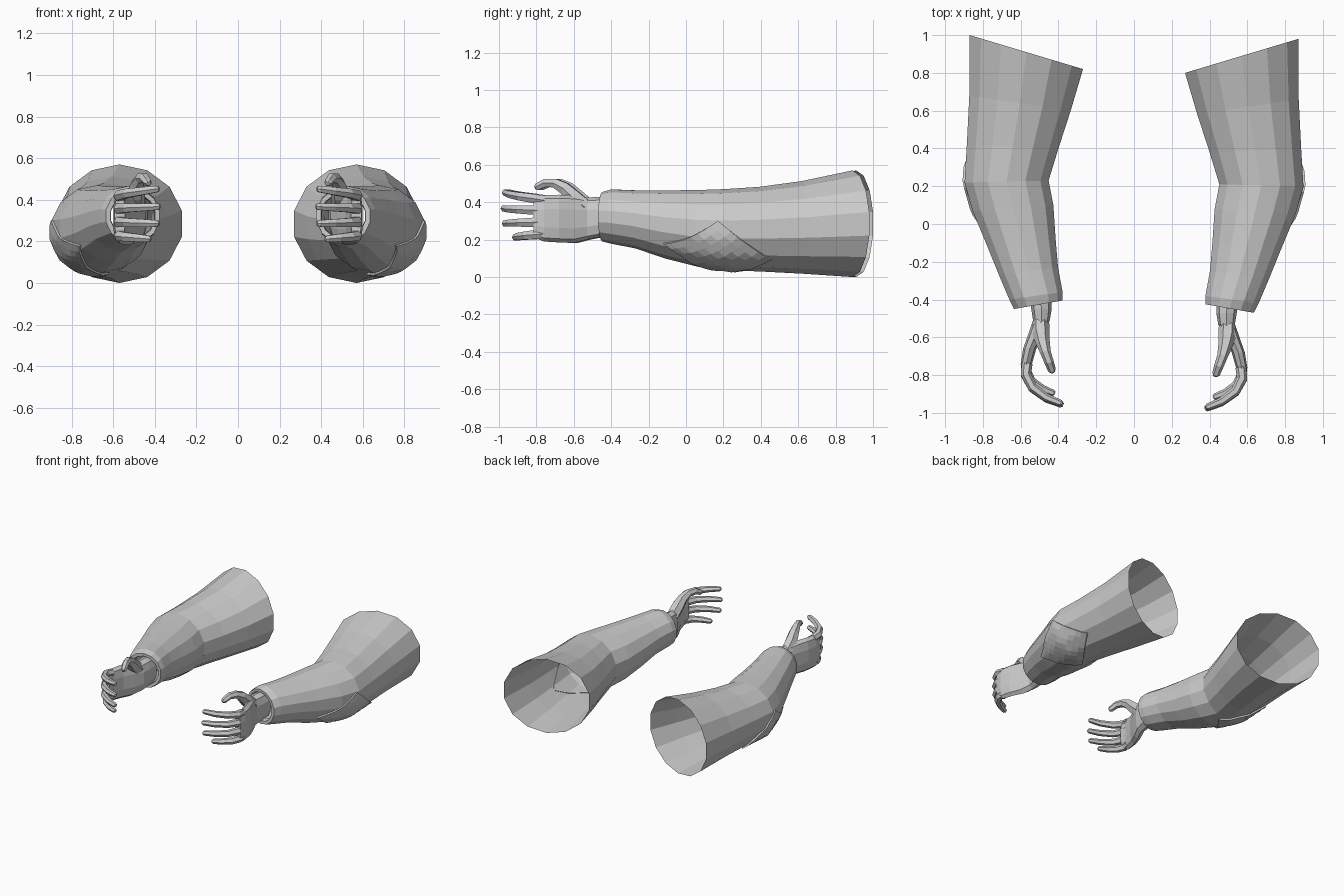
import bpy, bmesh, math
from mathutils import Vector
from mathutils.bvhtree import BVHTree

if "Cube" in bpy.data.objects:
    bpy.data.objects.remove(bpy.data.objects["Cube"])

grey = bpy.data.materials.new("light grey")
grey.diffuse_color = (0.6, 0.6, 0.6, 1)
grey.use_nodes = True
grey.node_tree.nodes["Principled BSDF"].inputs["Base Color"].default_value = grey.diffuse_color


def loft(bm, rings, cap_start=False, cap_end=False):
    """Skin a list of closed point rings with quads."""
    vs = [[bm.verts.new(p) for p in r] for r in rings]
    n = len(vs[0])
    for a, b in zip(vs, vs[1:]):
        for i in range(n):
            j = (i + 1) % n
            bm.faces.new((a[i], a[j], b[j], b[i]))
    if cap_start:
        bm.faces.new(vs[0])
    if cap_end:
        bm.faces.new(vs[-1])


def tube(bm, path, radii, sides=6):
    """Rounded finger along a path, with a tapered tip."""
    pts = [Vector(p) for p in path]
    d = (pts[-1] - pts[-2]).normalized()
    pts.append(pts[-1] + d * radii[-1] * 0.6)
    radii = list(radii) + [radii[-1] * 0.55]
    rings = []
    for i, p in enumerate(pts):
        t = (pts[min(i + 1, len(pts) - 1)] - pts[max(i - 1, 0)]).normalized()
        u = t.cross(Vector((0, 0, 1))).normalized()
        w = u.cross(t)
        rings.append([p + radii[i] * (u * math.cos(a) + w * math.sin(a))
                      for a in (2 * math.pi * k / sides for k in range(sides))])
    loft(bm, rings, True, True)


def finish(bm, name, side):
    """Place the part on the given side (1 = right, -1 = mirrored left)."""
    bmesh.ops.recalc_face_normals(bm, faces=bm.faces)
    if side < 0:
        for v in bm.verts:
            v.co.x, v.co.y = -v.co.x, v.co.y + 0.02
        bmesh.ops.reverse_faces(bm, faces=bm.faces)
    me = bpy.data.meshes.new(name)
    bm.to_mesh(me)
    bm.free()
    me.materials.append(grey)
    bpy.context.collection.objects.link(bpy.data.objects.new(name, me))


# Sleeve stations: inner x, inner y, outer x, outer y, bottom z, top z
SLEEVE = [
    (0.27, 0.80, 0.87, 0.98, 0.00, 0.57),
    (0.335, 0.58, 0.872, 0.66, 0.018, 0.513),
    (0.40, 0.38, 0.885, 0.40, 0.03, 0.482),
    (0.452, 0.21, 0.897, 0.20, 0.036, 0.47),
    (0.427, 0.08, 0.855, 0.05, 0.055, 0.465),
    (0.415, -0.10, 0.78, -0.13, 0.10, 0.463),
    (0.402, -0.25, 0.715, -0.29, 0.153, 0.463),
    (0.378, -0.38, 0.66, -0.42, 0.178, 0.468),
    (0.378, -0.425, 0.635, -0.47, 0.19, 0.455),
    (0.400, -0.427, 0.612, -0.465, 0.212, 0.433),
    (0.405, -0.38, 0.61, -0.41, 0.215, 0.43),
]
SIDES = 14


def sleeve_ring(s):
    xi, yi, xo, yo, zb, zt = s
    k = 1 / math.cos(math.pi / SIDES)
    ring = []
    for i in range(SIDES):
        a = math.pi / 2 + 2 * math.pi * i / SIDES
        c = math.cos(a) * k
        ring.append(Vector(((xi + xo) / 2 + (xo - xi) / 2 * c,
                            (yi + yo) / 2 + (yo - yi) / 2 * c,
                            (zb + zt) / 2 + (zt - zb) / 2 * math.sin(a))))
    return ring


def elbow_patch(bm, tree):
    """Diamond plate wrapped over the underside of the elbow."""
    # corners as (y, angle): top, front, bottom, back
    top, front, bottom, back = [Vector(c) for c in
                                ((0.17, 9), (-0.12, -34), (0.17, -95), (0.46, -43))]
    n = 8

    def on_sleeve(u, v, lift):
        q = (top * (1 - u) + front * u) * (1 - v) + (back * (1 - u) + bottom * u) * v
        a = math.radians(q.y)
        axis = Vector((0.64, q.x, 0.26))
        d = Vector((math.cos(a), 0, math.sin(a)))
        hit = tree.ray_cast(axis, d)[0]
        return hit + d * lift

    grid = [[bm.verts.new(on_sleeve(i / n, j / n, 0.011)) for j in range(n + 1)]
            for i in range(n + 1)]
    for i in range(n):
        for j in range(n):
            bm.faces.new((grid[i][j], grid[i + 1][j], grid[i + 1][j + 1], grid[i][j + 1]))
    # skirt down into the cloth
    border = ([(i, 0) for i in range(n)] + [(n, j) for j in range(n)]
              + [(i, n) for i in range(n, 0, -1)] + [(0, j) for j in range(n, 0, -1)])
    low = [bm.verts.new(on_sleeve(i / n, j / n, -0.003)) for i, j in border]
    for k, (i, j) in enumerate(border):
        m = (k + 1) % len(border)
        i2, j2 = border[m]
        bm.faces.new((grid[i][j], grid[i2][j2], low[m], low[k]))


# Palm stations: y, centre x, half thickness, bottom z, top z
PALM = [
    (-0.39, 0.495, 0.060, 0.225, 0.425),
    (-0.47, 0.490, 0.056, 0.212, 0.428),
    (-0.53, 0.490, 0.046, 0.200, 0.425),
    (-0.60, 0.518, 0.042, 0.182, 0.438),
    (-0.68, 0.552, 0.036, 0.185, 0.440),
    (-0.76, 0.570, 0.031, 0.190, 0.438),
    (-0.815, 0.568, 0.026, 0.212, 0.425),
]

# Fingers: root z, tip z, reach (1 = longest)
FINGERS = [(0.410, 0.452, 0.97), (0.355, 0.367, 1.0), (0.295, 0.286, 0.97), (0.232, 0.212, 0.72)]
CURL = [(0.566, -0.76), (0.572, -0.82), (0.535, -0.89), (0.46, -0.945), (0.385, -0.975)]

for side, label in ((1, "right"), (-1, "left")):
    # sleeve
    bm = bmesh.new()
    loft(bm, [sleeve_ring(s) for s in SLEEVE])
    tree = BVHTree.FromBMesh(bm)
    finish(bm, label + "_sleeve", side)

    # elbow patch
    bm = bmesh.new()
    elbow_patch(bm, tree)
    finish(bm, label + "_elbow_patch", side)

    # palm and wrist
    bm = bmesh.new()
    rings = []
    for y, xc, hx, zb, zt in PALM:
        ring = []
        for k in range(10):
            a = 2 * math.pi * k / 10 + math.pi / 2
            c, s = math.cos(a), math.sin(a)
            ring.append((xc + hx * math.copysign(abs(c) ** 0.7, c) if abs(c) > 1e-6 else xc, y,
                         (zb + zt) / 2 + (zt - zb) / 2 * math.copysign(abs(s) ** 0.8, s)))
        rings.append(ring)
    loft(bm, rings, True, True)
    finish(bm, label + "_palm", side)

    # fingers
    bm = bmesh.new()
    for z0, z1, reach in FINGERS:
        path = []
        for i, (x, y) in enumerate(CURL):
            f = i / (len(CURL) - 1)
            path.append((0.566 + (x - 0.566) * (0.12 + 0.88 * reach), -0.76 + (y + 0.76) * reach,
                         z0 + (z1 - z0) * f))
        tube(bm, path, (0.029, 0.028, 0.025, 0.022, 0.018))
    finish(bm, label + "_fingers", side)

    # thumb
    bm = bmesh.new()
    tube(bm, [(0.495, -0.54, 0.375), (0.492, -0.60, 0.425), (0.482, -0.65, 0.475),
              (0.468, -0.70, 0.502), (0.450, -0.75, 0.504), (0.434, -0.795, 0.482)],
         (0.046, 0.046, 0.037, 0.028, 0.025, 0.021))
    finish(bm, label + "_thumb", side)
